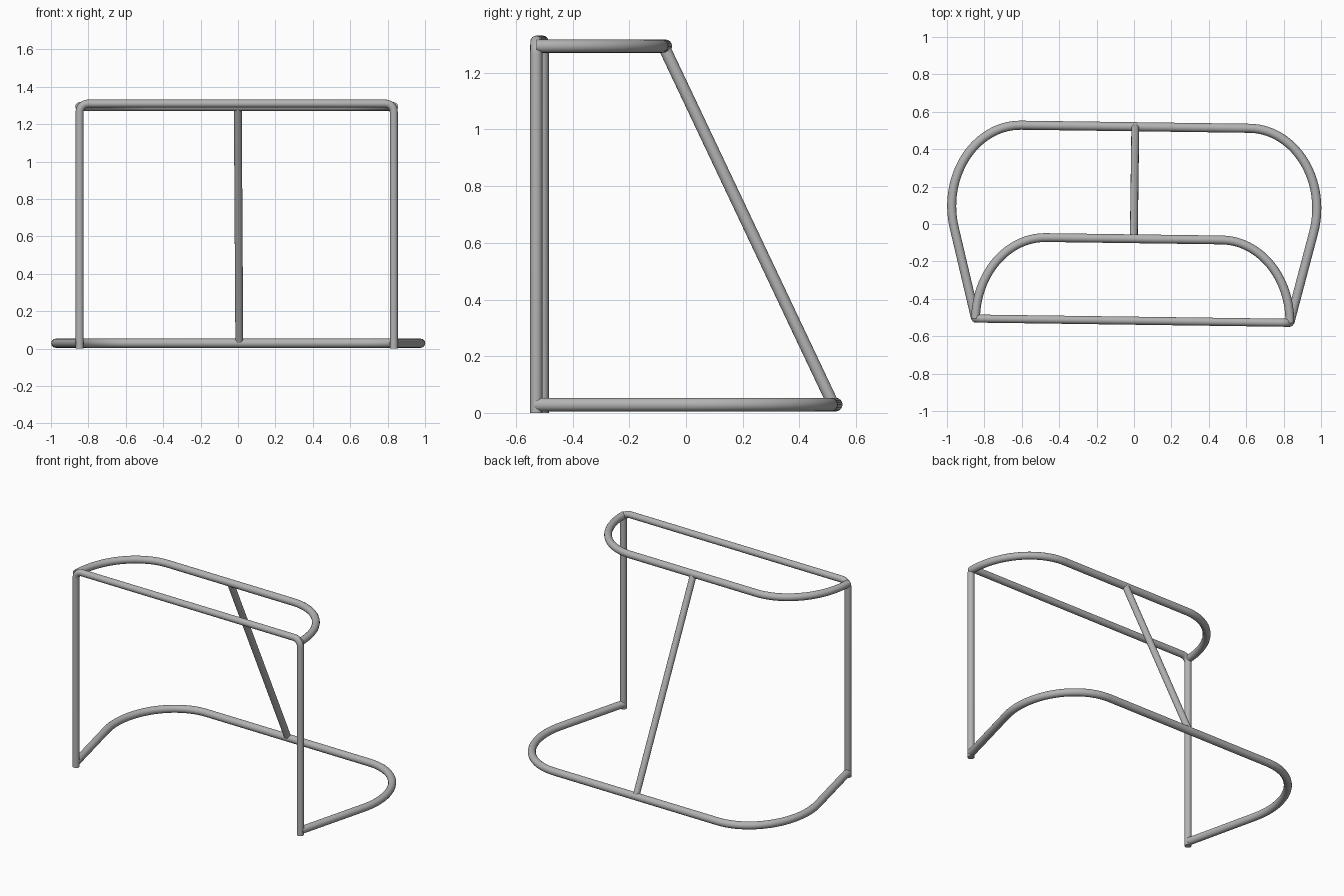
import bpy
from math import sin, cos, pi, radians
from mathutils import Matrix, Vector

cube = bpy.data.objects.get("Cube")
if cube:
    bpy.data.objects.remove(cube)

# Painted steel, one grey for the whole frame
steel = bpy.data.materials.new("grey_steel")
steel.use_nodes = True
GREY = (0.45, 0.45, 0.45, 1)
steel.diffuse_color = GREY
steel.node_tree.nodes["Principled BSDF"].inputs["Base Color"].default_value = GREY

TURN = Matrix.Rotation(-0.0135, 4, "Z")  # the frame stands very slightly turned
POST_X, FRONT_Y = 0.84, -0.517


def tube(name, points, radius):
    """Round steel tube with closed ends, swept along the points."""
    curve = bpy.data.curves.new(name, "CURVE")
    curve.dimensions = "3D"
    curve.bevel_depth = radius
    curve.bevel_resolution = 6
    curve.use_fill_caps = True
    spline = curve.splines.new("POLY")
    spline.points.add(len(points) - 1)
    for target, p in zip(spline.points, points):
        target.co = (*(TURN @ Vector(p)), 1)
    obj = bpy.data.objects.new(name, curve)
    bpy.context.collection.objects.link(obj)
    bpy.ops.object.select_all(action="DESELECT")
    obj.select_set(True)
    bpy.context.view_layer.objects.active = obj
    bpy.ops.object.convert(target="MESH")
    obj = bpy.context.object
    obj.data.materials.clear()
    obj.data.materials.append(steel)
    bpy.ops.object.shade_smooth_by_angle(angle=radians(40))
    return obj


def arc(cx, cy, rx, ry, start, end, steps):
    """Points on part of an ellipse."""
    angles = [start + (end - start) * i / steps for i in range(steps + 1)]
    return [(cx + rx * cos(a), cy + ry * sin(a)) for a in angles]


def mirrored(half):
    """Complete a right-hand path with its mirror image in x."""
    return half + [(-x, *rest) for x, *rest in reversed(half)]


# Front posts and crossbar, one bent tube with rounded upper corners
BAR_Z, BEND = 1.31, 0.045
corner = arc(POST_X - BEND, BAR_Z - BEND, BEND, BEND, 0, pi / 2, 8)
goal_half = [(POST_X, FRONT_Y, 0)] + [(x, FRONT_Y, z) for x, z in corner]
tube("front_posts_and_crossbar", mirrored(goal_half), 0.0215)

# Base rail: straight flared sides running into wide rear curves
base_curve = arc(0.611, 0.09, 0.365, 0.43, -0.29, pi / 2, 28)
base_half = [(x, y, 0.029) for x, y in [(POST_X, FRONT_Y)] + base_curve]
tube("base_rail", mirrored(base_half), 0.0242)

# Top rail: shallower loop behind the crossbar
top_curve = arc(0.47, FRONT_Y, POST_X - 0.47, 0.438, 0, pi / 2, 28)
tube("top_rail", mirrored([(x, y, 1.294) for x, y in top_curve]), 0.0235)

# Sloping rear brace joining the two rails
tube("rear_brace", [(0, -0.079, 1.294), (0, 0.52, 0.029)], 0.021)
